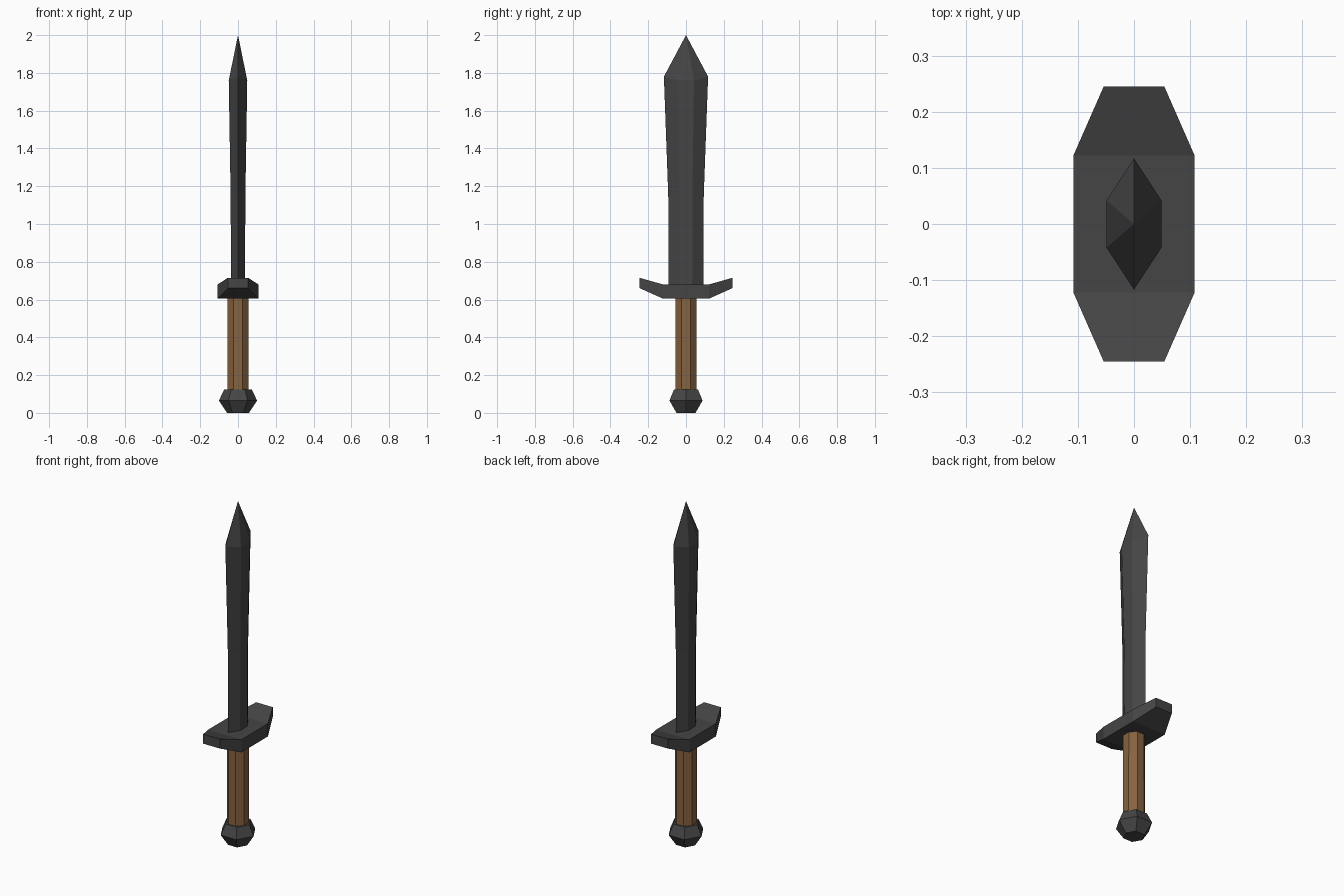
import bpy, bmesh, math

if "Cube" in bpy.data.objects:
    bpy.data.objects.remove(bpy.data.objects["Cube"])


def material(name, rgb):
    m = bpy.data.materials.new(name)
    m.diffuse_color = (*rgb, 1)
    m.use_nodes = True
    m.node_tree.nodes["Principled BSDF"].inputs["Base Color"].default_value = m.diffuse_color
    return m


def loft(name, rings, mat):
    """Skin matching rings of points; a one-point ring closes to a tip."""
    bm = bmesh.new()
    vs = [[bm.verts.new(p) for p in ring] for ring in rings]
    for a, b in zip(vs, vs[1:]):
        n = len(a)
        for i in range(n):
            j = (i + 1) % n
            if len(b) == 1:
                bm.faces.new((a[i], a[j], b[0]))
            else:
                bm.faces.new((a[i], a[j], b[j], b[i]))
    for ring in (vs[0], vs[-1]):
        if len(ring) > 2:
            bm.faces.new(ring)
    bmesh.ops.recalc_face_normals(bm, faces=bm.faces[:])
    me = bpy.data.meshes.new(name)
    bm.to_mesh(me)
    bm.free()
    me.materials.append(mat)
    ob = bpy.data.objects.new(name, me)
    bpy.context.collection.objects.link(ob)
    return ob


def polygon(sides, r, z, turn=0.0):
    return [(r * math.cos(turn + math.tau * i / sides),
             r * math.sin(turn + math.tau * i / sides), z) for i in range(sides)]


def blade_ring(x, flat, y, z, z_edge):
    # six-sided section: sharp edges on +-y, flats on +-x
    return [(x, -flat, z), (x, flat, z), (0, y, z_edge),
            (-x, flat, z), (-x, -flat, z), (0, -y, z_edge)]


def guard_ring(x, y, z0, z1):
    return [(-x, y, z0), (x, y, z0), (x, y, z1), (-x, y, z1)]


steel = material("dark_steel", (0.06, 0.06, 0.06))
wood = material("wood", (0.24, 0.125, 0.05))

# Blade, widening toward the point
loft("blade", [blade_ring(0.037, 0.033, 0.092, 0.66, 0.66),
               blade_ring(0.039, 0.034, 0.094, 1.15, 1.15),
               blade_ring(0.049, 0.042, 0.117, 1.76, 1.78),
               [(0, 0, 2.0)]], steel)

# Crossguard with raised, narrowed ends
loft("crossguard", [guard_ring(0.054, -0.245, 0.66, 0.715),
                    guard_ring(0.108, -0.122, 0.605, 0.68),
                    guard_ring(0.108, 0.122, 0.605, 0.68),
                    guard_ring(0.054, 0.245, 0.66, 0.715)], steel)

# Octagonal grip
c = math.cos(math.pi / 8)
loft("grip", [polygon(8, 0.056 / c, 0.10, math.pi / 8),
              polygon(8, 0.055 / c, 0.62, math.pi / 8)], wood)

# Hexagonal pommel
loft("pommel", [polygon(6, 0.058, 0.0), polygon(6, 0.101, 0.065),
                polygon(6, 0.073, 0.125)], steel)
